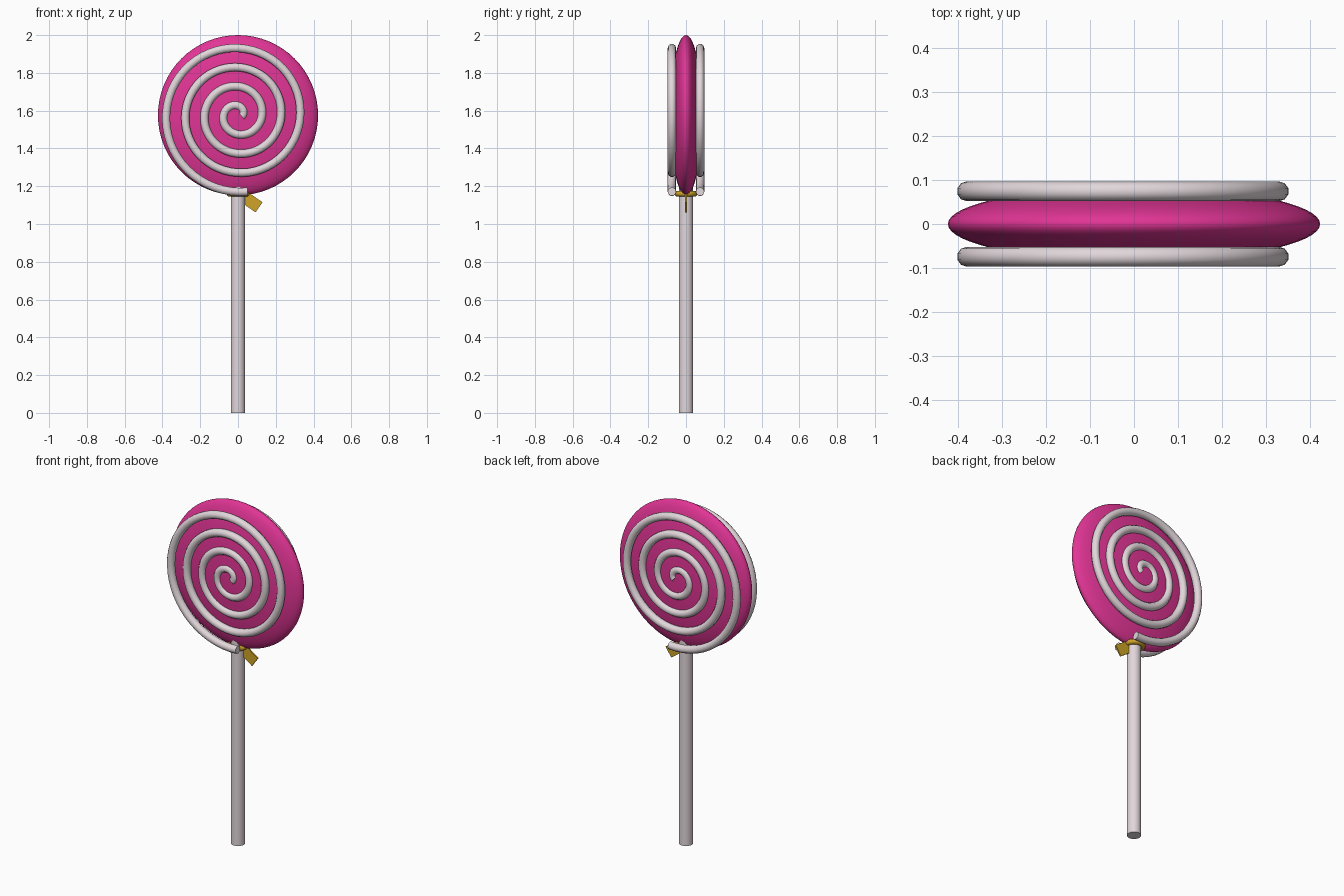
import bpy
from math import pi, sin, cos, radians, atan2

cube = bpy.data.objects.get("Cube")
if cube:
    bpy.data.objects.remove(cube, do_unlink=True)

CENTRE = 1.576      # height of the candy's middle
RADIUS = 0.424


def material(name, rgb):
    m = bpy.data.materials.new(name)
    m.use_nodes = True
    m.diffuse_color = (*rgb, 1)
    bsdf = m.node_tree.nodes["Principled BSDF"]
    bsdf.inputs["Base Color"].default_value = (*rgb, 1)
    bsdf.inputs["Roughness"].default_value = 0.5
    return m


pink = material("candy pink", (0.75, 0.035, 0.30))
white = material("sugar white", (0.76, 0.68, 0.71))
gold = material("ribbon gold", (0.62, 0.37, 0.02))


def finish(name, mat, smooth=True):
    """Name and colour the active object, and apply its scale."""
    ob = bpy.context.object
    ob.name = ob.data.name = name
    bpy.ops.object.transform_apply(location=False, rotation=True, scale=True)
    ob.data.materials.clear()
    ob.data.materials.append(mat)
    if smooth:
        bpy.ops.object.shade_smooth_by_angle(angle=radians(40))
    return ob


# Flattened round candy, poles facing front and back
bpy.ops.mesh.primitive_uv_sphere_add(segments=64, ring_count=32, location=(0, 0, CENTRE),
                                     rotation=(pi / 2, 0, 0))
bpy.context.object.scale = (RADIUS, RADIUS, 0.085)
finish("candy_disc", pink)

# Stick, pushed into the candy
bpy.ops.mesh.primitive_cylinder_add(vertices=32, radius=0.038, depth=1.25,
                                    location=(0, 0, 0.625))
finish("stick", white)


def spiral(name, y, turns=4.02, start=0.2, pitch=0.1015, steps=220):
    """Icing tube winding outwards and ending at the bottom of the candy."""
    curve = bpy.data.curves.new(name, "CURVE")
    curve.dimensions = "3D"
    curve.bevel_depth = 0.0225
    curve.bevel_resolution = 3
    curve.use_fill_caps = True
    line = curve.splines.new("POLY")
    line.points.add(steps)
    for i, p in enumerate(line.points):
        t = start + (turns - start) * i / steps
        a = 2 * pi * t
        p.co = (pitch * t * sin(a), y, CENTRE - pitch * t * cos(a), 1)
    ob = bpy.data.objects.new(name, curve)
    bpy.context.collection.objects.link(ob)
    bpy.ops.object.select_all(action="DESELECT")
    ob.select_set(True)
    bpy.context.view_layer.objects.active = ob
    bpy.ops.object.convert(target="MESH")
    finish(name, white)


# Matching icing on both faces
for side, y in (("front", -0.0745), ("back", 0.0745)):
    spiral(side + "_icing_spiral", y)

# Ribbon tied round the neck of the stick
bpy.ops.mesh.primitive_torus_add(major_radius=0.046, minor_radius=0.015, major_segments=32,
                                 minor_segments=10, location=(0, 0, 1.16))
finish("ribbon_ring", gold)

# Ribbon tail: thin plate slanting down to the candy's left
bpy.ops.mesh.primitive_cube_add(size=1, location=(0.06, 0, 1.124),
                                rotation=(0, atan2(0.57, 0.82), 0))
bpy.context.object.scale = (0.125, 0.008, 0.065)
finish("ribbon_tail", gold, smooth=False)
